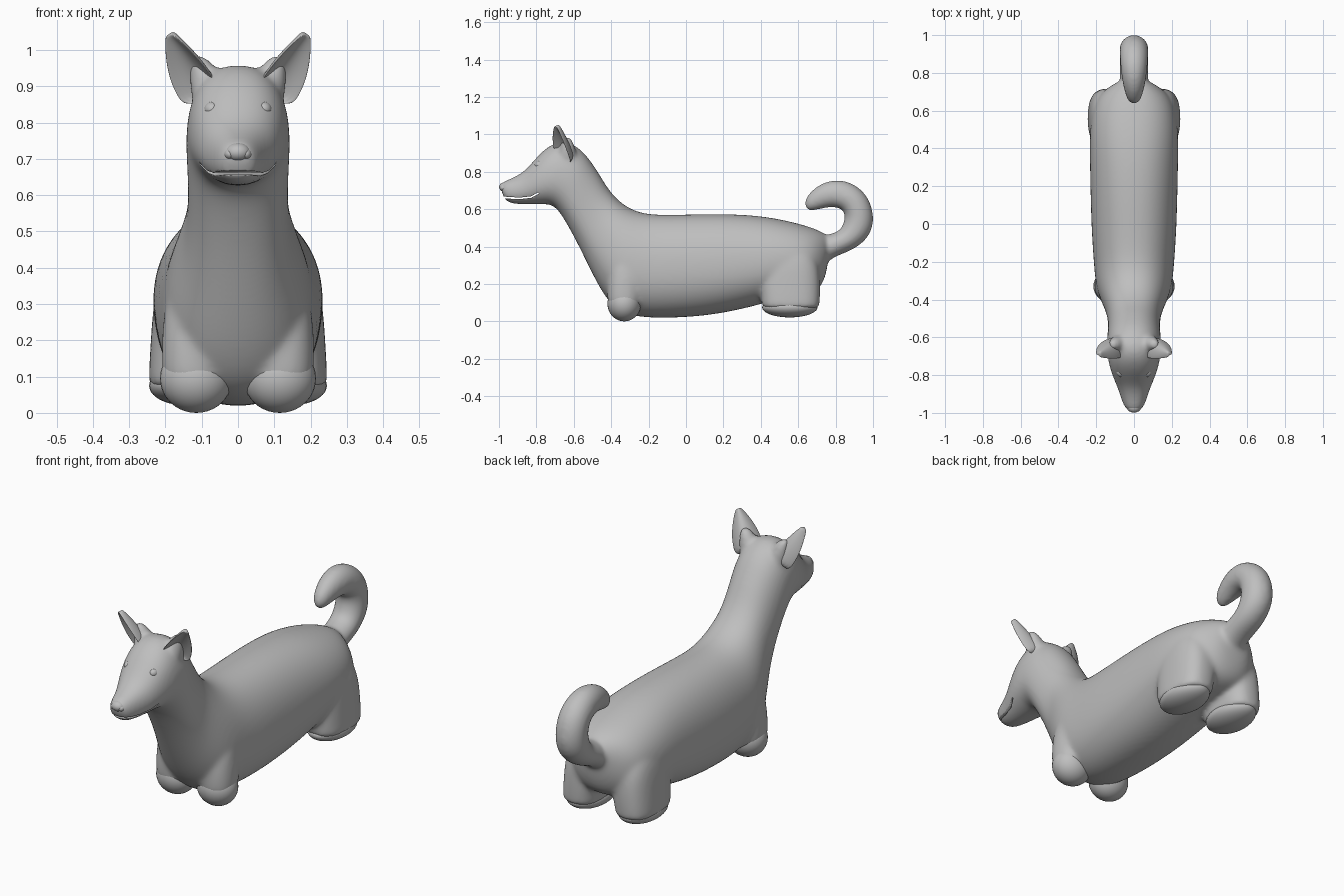
import bpy, bmesh, math
from mathutils import Vector

if "Cube" in bpy.data.objects:
    bpy.data.objects.remove(bpy.data.objects["Cube"], do_unlink=True)

# One plain clay colour
clay = bpy.data.materials.new("grey_clay")
clay.use_nodes = True
clay.diffuse_color = (0.52, 0.52, 0.52, 1)
clay.node_tree.nodes["Principled BSDF"].inputs["Base Color"].default_value = clay.diffuse_color

SIDES = 24


def power(value, exponent):
    return math.copysign(abs(value) ** exponent, value)


def ring(bm, centre, across, up, down=None, squareness=2.0, bend=None):
    """Add one rounded ring; bend cups it into a crescent."""
    verts = []
    for i in range(SIDES):
        angle = math.tau * i / SIDES
        c, s = power(math.cos(angle), 2 / squareness), power(math.sin(angle), 2 / squareness)
        point = centre + across * c + (up if s > 0 or down is None else down) * s
        if bend:
            point += bend * c * c
        verts.append(bm.verts.new(point))
    return verts


def skin(bm, rings):
    """Bridge successive rings and close both ends."""
    for a, b in zip(rings, rings[1:]):
        for i in range(SIDES):
            j = (i + 1) % SIDES
            bm.faces.new((a[i], a[j], b[j], b[i]))
    bm.faces.new(rings[0][::-1])
    bm.faces.new(rings[-1])


def spine_loft(bm, rows, widest=.5, squareness=2.0):
    """Rows hold top y, top z, bottom y, bottom z and half width."""
    rings = []
    for ty, tz, by, bz, w in rows:
        top, low = Vector((0, ty, tz)), Vector((0, by, bz))
        mid = low.lerp(top, widest)
        rings.append(ring(bm, mid, Vector((w, 0, 0)), top - mid, mid - low, squareness))
    skin(bm, rings)


def leg_loft(bm, rows, squareness):
    """Rows hold z, x, y, half width and half depth."""
    skin(bm, [ring(bm, Vector((x, y, z)), Vector((w, 0, 0)), Vector((0, d, 0)), squareness=squareness)
              for z, x, y, w, d in rows])


def finish(bm, name):
    bmesh.ops.recalc_face_normals(bm, faces=bm.faces)
    mesh = bpy.data.meshes.new(name)
    bm.to_mesh(mesh)
    bm.free()
    mesh.materials.append(clay)
    for face in mesh.polygons:
        face.use_smooth = True
    obj = bpy.data.objects.new(name, mesh)
    bpy.context.collection.objects.link(obj)
    return obj


def subdivide(obj):
    mod = obj.modifiers.new("round", 'SUBSURF')
    mod.levels = mod.render_levels = 2


def ellipsoid(name, centre, size):
    bm = bmesh.new()
    bmesh.ops.create_uvsphere(bm, u_segments=32, v_segments=20, radius=1)
    obj = finish(bm, name)
    obj.location, obj.scale = centre, size


def ear(name, side):
    """Cupped ear opening forwards and outwards."""
    bm = bmesh.new()
    root, tip = Vector((side * .082, -.632, .865)), Vector((side * .188, -.692, 1.045))
    axis = (tip - root).normalized()
    opening = Vector((side * .6, -.8, 0))
    opening = (opening - axis * opening.dot(axis)).normalized()
    across = axis.cross(opening)
    rings = []
    for t, wide in ((0, .068), (.25, .07), (.5, .062), (.75, .042), (.93, .022), (1, .012)):
        rings.append(ring(bm, root.lerp(tip, t) - opening * wide * .35, across * wide,
                          opening * .012, bend=opening * wide * .7))
    skin(bm, rings)
    subdivide(finish(bm, name))


body = bmesh.new()

# Torso, neck and head in one sweep from rump to muzzle
spine_loft(body, [
    (.775, .44, .755, .27, .06), (.74, .475, .725, .18, .13),
    (.66, .51, .66, .14, .215), (.5, .55, .5, .12, .237),
    (.35, .572, .35, .075, .236), (.15, .578, .15, .032, .232),
    (-.05, .572, -.05, .016, .226), (-.2, .572, -.22, .016, .214),
    (-.29, .598, -.35, .04, .205), (-.36, .645, -.43, .12, .18),
    (-.42, .715, -.5, .25, .148), (-.46, .785, -.565, .385, .138),
    (-.5, .845, -.625, .5, .14), (-.54, .9, -.685, .6, .145),
    (-.6, .95, -.725, .625, .143), (-.67, .97, -.765, .625, .138),
    (-.75, .93, -.8, .625, .124), (-.81, .865, -.84, .625, .105),
    (-.86, .805, -.88, .625, .086), (-.92, .77, -.92, .628, .07),
    (-.975, .75, -.955, .635, .055), (-1, .73, -.975, .66, .035),
], .45, 2.2)

# Curled tail
spine_loft(body, [
    (.7, .455, .7, .27, .075), (.79, .47, .785, .345, .076),
    (.83, .492, .895, .378, .076), (.845, .535, .985, .45, .077),
    (.85, .57, 1.012, .55, .077), (.835, .6, .978, .675, .077),
    (.8, .61, .885, .748, .073), (.76, .61, .79, .763, .066),
    (.71, .597, .695, .728, .052), (.64, .583, .625, .65, .028),
])

for side in (-1, 1):
    # Hind legs, flush with the flanks and flat at the foot
    leg_loft(body, [
        (.42, side * .1, .54, .1, .12), (.32, side * .125, .55, .108, .16),
        (.22, side * .133, .555, .107, .165), (.12, side * .146, .56, .1, .158),
        (.075, side * .149, .56, .097, .153), (.07, side * .149, .56, .096, .152)], 2.6)
    # Front legs
    leg_loft(body, [
        (.42, side * .09, -.3, .075, .08), (.3, side * .112, -.315, .092, .1),
        (.19, side * .118, -.325, .094, .1), (.1, side * .12, -.33, .09, .09),
        (.07, side * .12, -.33, .08, .08)], 2.2)
    # Swellings that carry the ears
    leg_loft(body, [
        (.82, side * .06, -.64, .06, .06), (.9, side * .08, -.635, .055, .052),
        (.96, side * .1, -.635, .036, .034), (.99, side * .115, -.64, .018, .018)], 2)

body = finish(body, "body")

# Lens-shaped cutter that parts the lips, rising at the corners
cutter = bmesh.new()
spine_loft(cutter, [
    (-1.05, .67, -1.05, .66, .2), (-.95, .666, -.95, .656, .2), (-.89, .662, -.89, .653, .2),
    (-.83, .669, -.828, .66, .2), (-.79, .69, -.786, .682, .2)])
cutter = finish(cutter, "mouth_cutter")
cutter.hide_render = cutter.hide_viewport = True

# Melt the overlapping parts into one soft skin
subdivide(body)
melt = body.modifiers.new("melt", 'REMESH')
melt.mode, melt.voxel_size, melt.use_smooth_shade = 'VOXEL', .009, True
soften = body.modifiers.new("soften", 'SMOOTH')
soften.factor, soften.iterations = .5, 24
lips = body.modifiers.new("mouth", 'BOOLEAN')
lips.operation, lips.object, lips.solver = 'DIFFERENCE', cutter, 'EXACT'

# Nose
ellipsoid("nose", (0, -.968, .718), (.034, .031, .026))
for side, word in ((1, "left"), (-1, "right")):
    ellipsoid(word + "_nostril_wing", (side * .022, -.968, .713), (.016, .024, .016))
    # Ears, eyes and paws
    ear(word + "_ear", side)
    ellipsoid(word + "_eye", (side * .07, -.782, .836), (.023, .027, .022))
    ellipsoid(word + "_front_paw", (side * .115, -.33, .095), (.1, .09, .095))
    ellipsoid(word + "_hind_paw", (side * .146, .555, .075), (.099, .148, .054))
